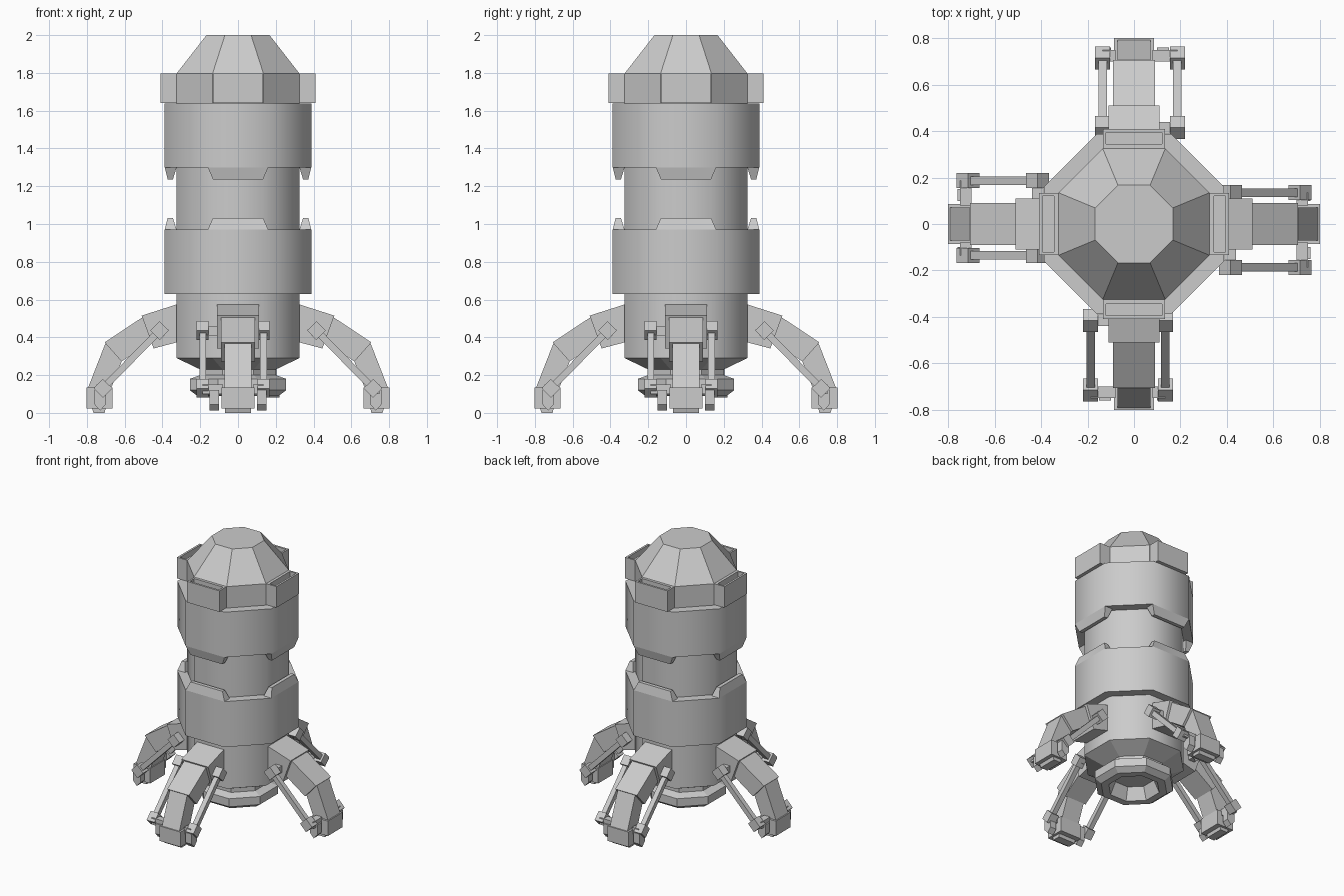
import bpy, math
from mathutils import Matrix, Vector

cube = bpy.data.objects.get("Cube")
if cube:
    bpy.data.objects.remove(cube)

GREY = 0.6
mat = bpy.data.materials.new("plain grey")
mat.use_nodes = True
mat.diffuse_color = (GREY, GREY, GREY, 1)
mat.node_tree.nodes["Principled BSDF"].inputs["Base Color"].default_value = (GREY, GREY, GREY, 1)


def make(name, verts, faces, smooth=False):
    mesh = bpy.data.meshes.new(name)
    mesh.from_pydata(verts, [], faces)
    mesh.materials.append(mat)
    obj = bpy.data.objects.new(name, mesh)
    bpy.context.collection.objects.link(obj)
    bpy.ops.object.select_all(action='DESELECT')
    obj.select_set(True)
    bpy.context.view_layer.objects.active = obj
    bpy.ops.object.mode_set(mode='EDIT')
    bpy.ops.mesh.select_all(action='SELECT')
    bpy.ops.mesh.normals_make_consistent(inside=False)
    bpy.ops.object.mode_set(mode='OBJECT')
    if smooth:
        bpy.ops.object.shade_smooth_by_angle(angle=math.radians(50))
    return obj


def octagon_turn(name, profile, closed=False, smooth=False):
    """Turn (flat-side distance, z) points into an eight-sided body."""
    verts, faces, n = [], [], len(profile)
    for d, z in profile:
        r = d / math.cos(math.pi / 8)
        for k in range(8):
            a = math.pi / 8 + k * math.pi / 4
            verts.append((r * math.cos(a), r * math.sin(a), z))
    for i in range(n if closed else n - 1):
        a, b = i * 8, (i + 1) % n * 8
        for k in range(8):
            m = (k + 1) % 8
            faces.append((a + k, a + m, b + m, b + k))
    if not closed:
        faces += [tuple(range(8)), tuple(range(n * 8 - 8, n * 8))]
    return make(name, verts, faces, smooth)


def prism(name, profile, x0, x1, turn, taper=0.0):
    """Extrude a (y, z) outline from x0 to x1, then turn it about z."""
    n = len(profile)
    verts = [turn @ Vector((x, y, z)) for x in (x0, x1) for y, z in profile]
    faces = [tuple(range(n)), tuple(range(n, 2 * n))]
    faces += [(i, (i + 1) % n, n + (i + 1) % n, n + i) for i in range(n)]
    return make(name, verts, faces)


def slab(name, low, high, turn):
    """Join two rectangles given as (half width, y0, y1, z)."""
    verts = [turn @ Vector(p) for w, y0, y1, z in (low, high)
             for p in ((-w, y0, z), (w, y0, z), (w, y1, z), (-w, y1, z))]
    faces = [(0, 1, 2, 3), (4, 5, 6, 7)]
    faces += [(i, (i + 1) % 4, 4 + (i + 1) % 4, 4 + i) for i in range(4)]
    return make(name, verts, faces)


def rect(y0, y1, z0, z1):
    return [(y0, z0), (y1, z0), (y1, z1), (y0, z1)]


def bar(a, b, half):
    """Outline of a straight bar between two (y, z) points."""
    a, b = Vector(a), Vector(b)
    d = (b - a).normalized()
    s = Vector((-d.y, d.x)) * half
    return [tuple(p) for p in (a + s, b + s, b - s, a - s)]


# Body
octagon_turn("core", [(.325, .29), (.325, 1.64)], smooth=True)
octagon_turn("collar", [(.325, 1.64), (.325, 1.797)])
octagon_turn("dome", [(.325, 1.797), (.167, 2)])
octagon_turn("nozzle", [(.325, .29), (.2, .23), (.2, .2), (.255, .18), (.255, .12),
                        (.215, .09), (.165, .09), (.13, .18)])
for name, z0, z1 in (("lower_band", .63, .97), ("upper_band", 1.3, 1.637)):
    octagon_turn(name, [(.388, z0), (.388, z1), (.32, z1), (.32, z0)], True, True)

for k in range(4):
    turn = Matrix.Rotation(k * math.pi / 2, 4, 'Z')

    # Tabs on the bands
    for name, z0, z1 in (("lower_tab", .97, 1.033), ("upper_tab", 1.3, 1.235)):
        slab(name, (.16, .325, .388, z0), (.132, .345, .372, z1), turn)

    # Open-topped box on the collar
    prism("box_block", rect(.32, .41, 1.64, 1.74), -.133, .133, turn)
    prism("box_outer_wall", rect(.395, .41, 1.74, 1.797), -.133, .133, turn)
    prism("box_inner_wall", rect(.32, .345, 1.74, 1.797), -.133, .133, turn)
    for s in (-1, 1):
        prism("box_side_wall", rect(.345, .395, 1.74, 1.797), s * .12, s * .133, turn)

    # Leg
    prism("hip", [(.3, .58), (.325, .574), (.51, .515), (.447, .341), (.3, .38)], -.11, .11, turn)
    prism("thigh", [(.5, .51), (.706, .373), (.616, .272), (.445, .39)], -.09, .09, turn)
    prism("shin", [(.7, .373), (.795, .13), (.672, .13), (.616, .272)], -.072, .072, turn)
    prism("foot", rect(.664, .802, .024, .135), -.087, .087, turn)
    slab("sole", (.07, .706, .765, 0), (.07, .7, .775, .03), turn)

    # Struts beside the leg
    top, end = Vector((.415, .436)), Vector((.715, .13))
    step = (end - top).normalized() * .035
    for s, x in ((-1, -.135), (1, .187)):
        prism("strut_rod", bar(top, end, .018), x - .018, x + .018, turn)
        for name, c in (("strut_top", top), ("strut_end", end)):
            prism(name, bar(c - step, c + step, .035), x - .032, x + .032, turn)
        inner = s * .08
        prism("hip_pin", rect(.39, .44, .41, .46), inner, x, turn)
        prism("foot_pin", rect(.7, .75, .1, .15), inner, x, turn)
        prism("foot_bracket", [(.7, .12), (.76, .12), (.76, .045), (.73, .012), (.7, .045)],
              s * .1, s * .15, turn)
